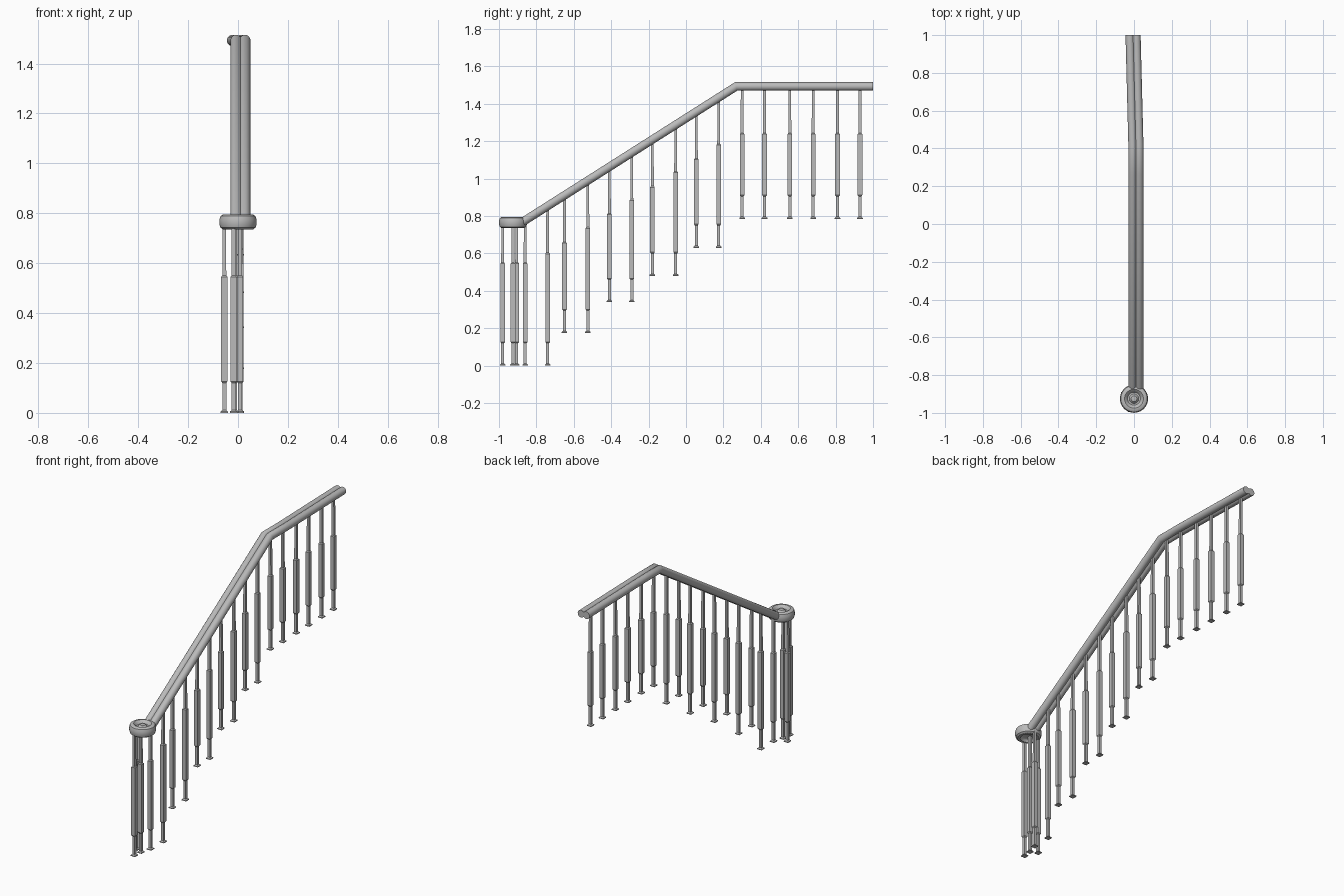
import bpy, bmesh, math
from mathutils import Vector

cube = bpy.data.objects.get("Cube")
if cube:
    bpy.data.objects.remove(cube)

grey = bpy.data.materials.new("satin grey")
grey.use_nodes = True
COLOUR = (0.5, 0.5, 0.5, 1)
grey.diffuse_color = COLOUR
grey.node_tree.nodes["Principled BSDF"].inputs["Base Color"].default_value = COLOUR


def finish(bm, name, smooth=True):
    bmesh.ops.recalc_face_normals(bm, faces=bm.faces)
    mesh = bpy.data.meshes.new(name)
    bm.to_mesh(mesh)
    bm.free()
    mesh.materials.append(grey)
    obj = bpy.data.objects.new(name, mesh)
    bpy.context.collection.objects.link(obj)
    if smooth:
        bpy.ops.object.select_all(action='DESELECT')
        obj.select_set(True)
        bpy.context.view_layer.objects.active = obj
        bpy.ops.object.shade_smooth_by_angle(angle=math.radians(35))
    return obj


def skin(bm, rings, cap=True):
    """Join successive closed rings of points with quads."""
    loops = [[bm.verts.new(p) for p in ring] for ring in rings]
    n = len(loops[0])
    for a, b in zip(loops, loops[1:]):
        for i in range(n):
            j = (i + 1) % n
            bm.faces.new((a[i], a[j], b[j], b[i]))
    if cap:
        bm.faces.new(loops[0])
        bm.faces.new(loops[-1])


# Handrail: two rounded lobes side by side, swept along a bent path
R, OFF = 0.0225, 0.0175
PATH = [Vector(p) for p in ((0.01, -0.88, 0.764), (0.01, 0.268, 1.4925),
                            (0.01, 0.42, 1.4925), (-0.005, 1.0, 1.4925))]
spread = math.pi - math.acos(OFF / R)
half = [(OFF + R * math.cos(a), R * math.sin(a))
        for a in (-spread + 2 * spread * i / 16 for i in range(17))]
profile = half + [(-x, -z) for x, z in half[1:-1]]
# the shared groove points belong to both lobes
profile = half + [(-x, z) for x, z in reversed(half[1:-1])]

slope = math.atan2(PATH[1].z - PATH[0].z, PATH[1].y - PATH[0].y)
tilts = [0, slope / 2, 0, 0]
stretch = [1 / math.cos(slope), 1 / math.cos(slope / 2), 1, 1]
rings = []
for p, t, s in zip(PATH, tilts, stretch):
    rings.append([p + Vector((x, -z * s * math.sin(t), z * s * math.cos(t)))
                  for x, z in profile])
bm = bmesh.new()
skin(bm, rings)
finish(bm, "handrail")

# Volute: turned cap at the foot of the handrail
VOLUTE_Y = -0.925
turned = [(0.008, 0.79), (0.015, 0.789), (0.02, 0.784), (0.025, 0.777),
          (0.034, 0.777), (0.041, 0.788), (0.05, 0.795), (0.06, 0.795),
          (0.07, 0.789), (0.0745, 0.775), (0.0745, 0.755), (0.07, 0.742),
          (0.06, 0.735), (0.046, 0.735), (0.039, 0.745), (0.03, 0.75)]
SIDES = 40
bm = bmesh.new()
skin(bm, [[(r * math.cos(2 * math.pi * i / SIDES),
            VOLUTE_Y + r * math.sin(2 * math.pi * i / SIDES), z)
           for i in range(SIDES)] for r, z in turned])
finish(bm, "volute")


def rail_height(y):
    return min(PATH[1].z, PATH[0].z + (y - PATH[0].y) * math.tan(slope))


def rail_x(y):
    f = max(0, (y - PATH[2].y) / (PATH[3].y - PATH[2].y))
    return PATH[2].x + f * (PATH[3].x - PATH[2].x)


def baluster(name, x, y, bottom, top, under):
    """Square foot, slim neck, thicker square shaft, slim upper neck."""
    low, high = bottom + 0.12, under - 0.23
    sections = [(0.015, bottom), (0.015, bottom + 0.005), (0.008, bottom + 0.011),
                (0.008, low), (0.0125, low + 0.006), (0.0125, high),
                (0.008, high + 0.006), (0.007, top)]
    bm = bmesh.new()
    skin(bm, [[(x + sx * w, y + sy * w, z)
               for sx, sy in ((-1, -1), (1, -1), (1, 1), (-1, 1))]
              for w, z in sections])
    finish(bm, name, smooth=False)


# Balusters clustered under the volute
for i, (x, y) in enumerate([(-0.018, -0.98), (-0.055, -0.905),
                            (-0.012, -0.925), (0.008, -0.86)]):
    baluster(f"volute_baluster_{i + 1}", x, y, 0, 0.76, 0.775)

# Balusters on the treads, then on the landing
treads = [(0, (-0.74,)), (0.175, (-0.65, -0.525)), (0.34, (-0.41, -0.29)),
          (0.48, (-0.18, -0.055)), (0.63, (0.055, 0.175)),
          (0.785, (0.3, 0.42, 0.555, 0.68, 0.81, 0.93))]
count = 0
for bottom, ys in treads:
    for y in ys:
        count += 1
        rail = rail_height(y)
        baluster(f"baluster_{count}", rail_x(y), y, bottom, rail, rail - 0.025)
